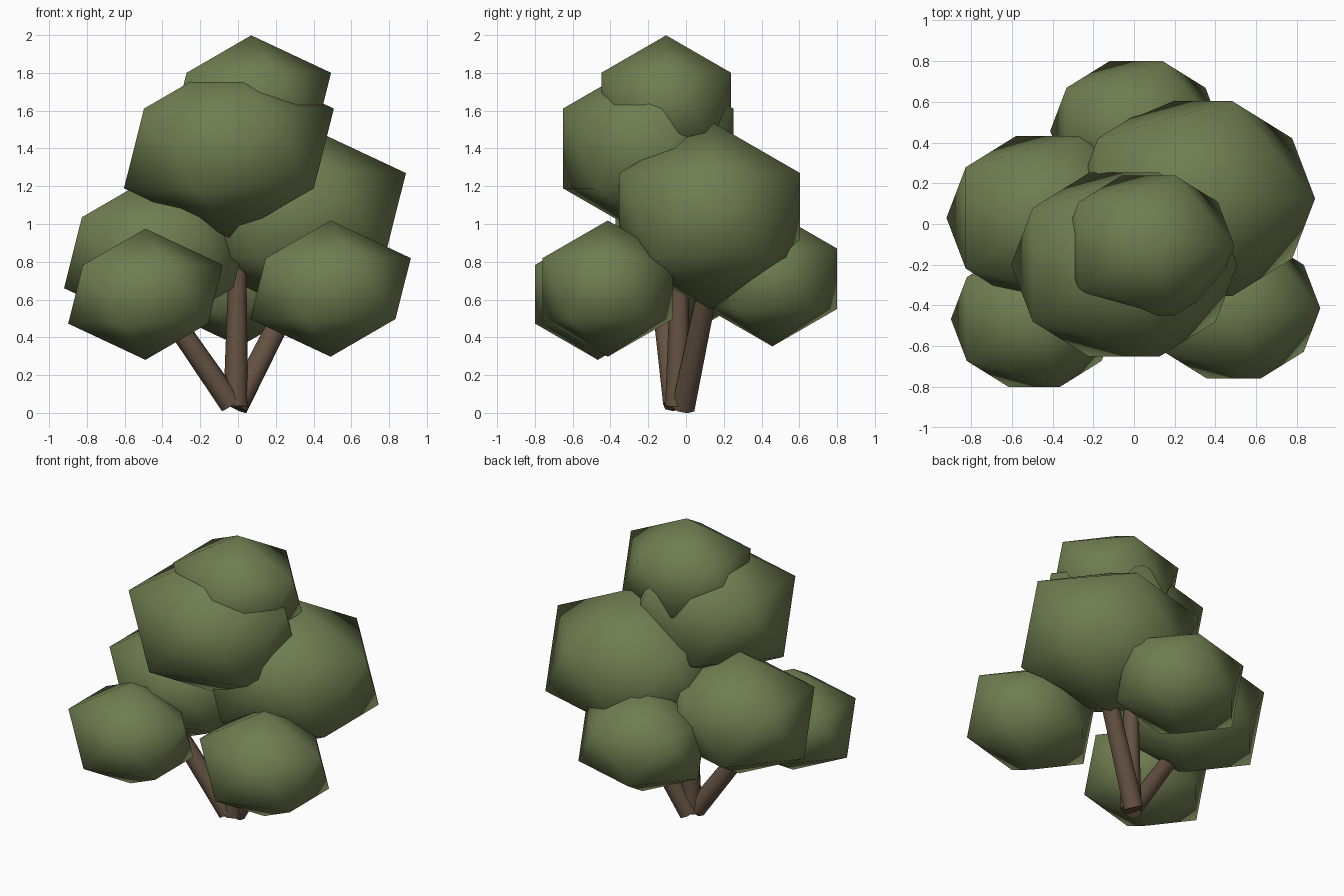
import bpy
from mathutils import Vector

cube = bpy.data.objects.get("Cube")
if cube:
    bpy.data.objects.remove(cube, do_unlink=True)


def make_material(name, rgb):
    mat = bpy.data.materials.new(name)
    mat.use_nodes = True
    color = (*rgb, 1.0)
    mat.diffuse_color = color
    mat.node_tree.nodes["Principled BSDF"].inputs["Base Color"].default_value = color
    return mat


LEAF = make_material("leaf_green", (0.16, 0.205, 0.08))
BARK = make_material("bark_brown", (0.13, 0.085, 0.055))


def finish(name, mat):
    obj = bpy.context.object
    obj.name = name
    obj.data.materials.append(mat)
    bpy.ops.object.shade_smooth()
    return obj


def foliage(name, center, size):
    """Low-poly leaf clump, wider than deep and slightly flattened."""
    bpy.ops.mesh.primitive_ico_sphere_add(subdivisions=1, radius=1, location=center)
    bpy.context.object.scale = (1.17 * size, size, 0.888 * size)
    bpy.ops.object.transform_apply(location=False, rotation=False, scale=True)
    finish(name, LEAF)


def branch(name, start, end, r1, r2):
    """Tapered eight-sided stem between two points."""
    a, b = Vector(start), Vector(end)
    axis = b - a
    bpy.ops.mesh.primitive_cone_add(vertices=8, radius1=r1, radius2=r2,
                                    depth=axis.length, location=(a + b) / 2)
    obj = finish(name, BARK)
    obj.rotation_euler = axis.to_track_quat("Z", "Y").to_euler()
    bpy.ops.object.shade_smooth_by_angle(angle=1.0)


# Leaf clumps
foliage("crown_top", (0.07, -0.105, 1.64), 0.404)
foliage("crown_upper_front", (-0.048, -0.2, 1.4), 0.531)
foliage("crown_back_left", (0.3, 0.125, 1.046), 0.563)
foliage("crown_back_right", (-0.426, 0.03, 0.848), 0.473)
foliage("crown_rear", (0.01, 0.457, 0.71), 0.403)
foliage("crown_front_right", (-0.49, -0.467, 0.628), 0.391)
foliage("crown_front_left", (0.49, -0.414, 0.658), 0.406)

# Three stems spreading from one base
branch("stem_middle", (-0.012, -0.045, 0.035), (0.0, -0.03, 1.0), 0.066, 0.042)
branch("stem_left", (-0.01, -0.015, 0.03), (0.38, 0.145, 0.8), 0.066, 0.055)
branch("stem_right", (-0.035, -0.06, 0.045), (-0.48, -0.14, 0.69), 0.062, 0.052)
